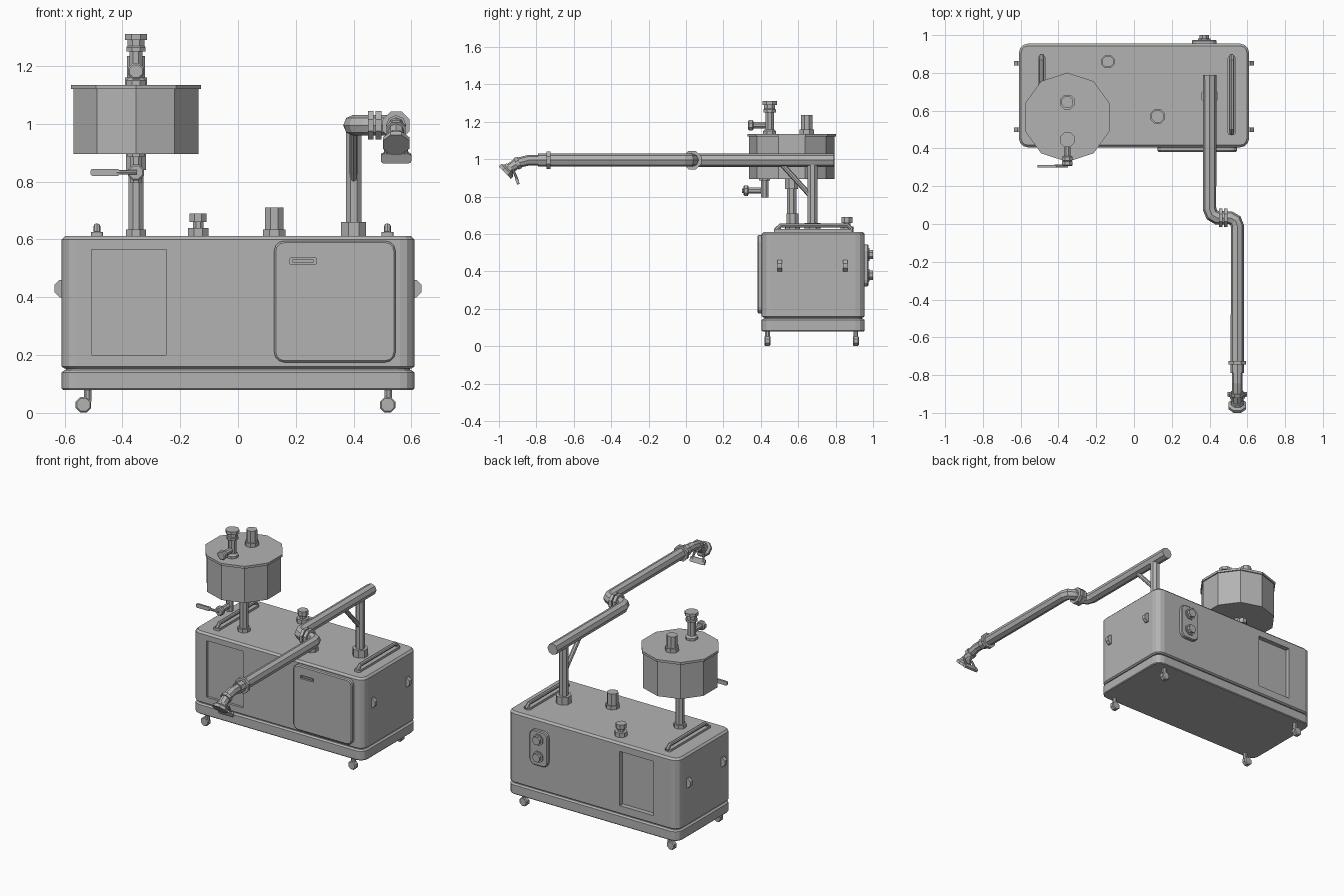
import bpy, bmesh, math
from mathutils import Vector, Matrix

cube = bpy.data.objects.get("Cube")
if cube:
    bpy.data.objects.remove(cube, do_unlink=True)

grey = bpy.data.materials.new("machine_grey")
grey.use_nodes = True
grey.diffuse_color = (0.45, 0.45, 0.45, 1)
grey.node_tree.nodes["Principled BSDF"].inputs["Base Color"].default_value = (0.45, 0.45, 0.45, 1)

X, Y, Z = Vector((1, 0, 0)), Vector((0, 1, 0)), Vector((0, 0, 1))


def add_object(name, data):
    ob = bpy.data.objects.new(name, data)
    bpy.context.collection.objects.link(ob)
    if not data.materials:
        data.materials.append(grey)
    return ob


def loft(name, rings, matrix):
    """Skin a stack of closed rings and cap both ends."""
    bm = bmesh.new()
    loops = [[bm.verts.new(matrix @ Vector(p)) for p in ring] for ring in rings]
    n = len(loops[0])
    for a, b in zip(loops, loops[1:]):
        for i in range(n):
            j = (i + 1) % n
            bm.faces.new((a[i], a[j], b[j], b[i]))
    bm.faces.new(loops[0][::-1])
    bm.faces.new(loops[-1])
    bmesh.ops.recalc_face_normals(bm, faces=bm.faces)
    me = bpy.data.meshes.new(name)
    bm.to_mesh(me)
    bm.free()
    return add_object(name, me)


def turned(name, base, axis, profile, n=8):
    """Faceted turned part: profile is (distance along axis, radius)."""
    m = Matrix.Translation(base) @ Vector(axis).to_track_quat('Z', 'Y').to_matrix().to_4x4()
    off = math.pi / 2 if n == 10 else math.pi / n
    angles = [off + math.tau * i / n for i in range(n)]
    return loft(name, [[(r * math.cos(a), r * math.sin(a), t) for a in angles]
                       for t, r in profile], m)


def slab(name, centre, size, radius, levels, axis='Z', steps=3):
    """Rounded rectangle stack: levels are (distance along axis, inset)."""
    rot = Matrix.Identity(4) if axis == 'Z' else Matrix.Rotation(math.pi / 2, 4, axis)
    rings = []
    for t, inset in levels:
        r = max(radius - inset, 0.001)
        ring = []
        for k, (sx, sy) in enumerate([(1, 1), (-1, 1), (-1, -1), (1, -1)]):
            for s in range(steps + 1):
                a = math.pi / 2 * (k + s / steps)
                ring.append((sx * (size[0] / 2 - inset - r) + r * math.cos(a),
                             sy * (size[1] / 2 - inset - r) + r * math.sin(a), t))
        rings.append(ring)
    return loft(name, rings, Matrix.Translation(centre) @ rot)


def pipe(name, points, radius):
    """Eight-sided tube along a path."""
    cu = bpy.data.curves.new(name, 'CURVE')
    cu.dimensions = '3D'
    cu.bevel_depth, cu.bevel_resolution, cu.use_fill_caps = radius, 2, True
    sp = cu.splines.new('POLY')
    sp.points.add(len(points) - 1)
    for p, co in zip(sp.points, points):
        p.co = (*co, 1)
    sp.use_smooth = False
    tmp = add_object(name + "_path", cu)
    me = bpy.data.meshes.new_from_object(tmp.evaluated_get(bpy.context.evaluated_depsgraph_get()))
    bpy.data.objects.remove(tmp, do_unlink=True)
    me.name = name
    return add_object(name, me)


def cut(target, cutter):
    mod = target.modifiers.new("recess", 'BOOLEAN')
    mod.operation, mod.solver, mod.object = 'DIFFERENCE', 'EXACT', cutter
    me = bpy.data.meshes.new_from_object(
        target.evaluated_get(bpy.context.evaluated_depsgraph_get()))
    target.modifiers.clear()
    target.data = me
    bpy.data.objects.remove(cutter, do_unlink=True)


# Cabinet and plinth
CY = 0.68
slab("plinth", (0, CY, 0), (1.22, 0.55), 0.05,
     [(0.08, 0.004), (0.085, 0), (0.14, 0), (0.148, 0.01)])
slab("plinth_gap", (0, CY, 0), (1.19, 0.52), 0.04, [(0.14, 0), (0.165, 0)])
cabinet = slab("cabinet", (0, CY, 0), (1.22, 0.55), 0.05,
               [(0.153, 0.01), (0.16, 0), (0.6, 0), (0.612, 0.012)])
cut(cabinet, slab("cutter", (-0.377, 0.42, 0.383), (0.26, 0.365), 0.002,
                  [(0, 0), (0.1, 0)], 'X', 1))
cut(cabinet, slab("cutter", (-0.315, 1.0, 0.383), (0.24, 0.35), 0.002,
                  [(0, 0), (0.075, 0)], 'X', 1))

# Front door with a recessed pull
door = slab("front_door", (0.335, 0.41, 0.385), (0.42, 0.42), 0.035,
            [(0, 0), (0.022, 0), (0.028, 0.006)], 'X')
cut(door, slab("cutter", (0.225, 0.395, 0.525), (0.09, 0.022), 0.002,
               [(0, 0), (0.05, 0)], 'X', 1))
slab("door_pull", (0.225, 0.397, 0.525), (0.075, 0.01), 0.002, [(0, 0), (0.01, 0)], 'X', 1)

# Rear socket panel with two knobs
slab("socket_panel", (0.372, 0.975, 0.432), (0.13, 0.225), 0.035, [(0, 0.005), (0.005, 0), (0.03, 0)], 'X')
for i, z in enumerate((0.49, 0.38)):
    turned(f"socket_knob_{i}", (0.372, 0.97, z), Y, [(0, 0.037), (0.012, 0.037), (0.012, 0.027), (0.03, 0.027)])

# Casters, side latches and top grab rails
for sx in (-1, 1):
    side = "left" if sx > 0 else "right"
    for y, end in ((0.435, "front"), (0.908, "rear")):
        cx = 0.518 if sx > 0 else -0.535
        turned(f"{end}_{side}_wheel", (cx, y - 0.016, 0.028), Y,
               [(0, 0.024), (0.005, 0.029), (0.027, 0.029), (0.032, 0.024)])
        turned(f"{end}_{side}_caster_stem", (sx * 0.52, y, 0.04), Z, [(0, 0.014), (0.045, 0.014)])
    for y, end in ((0.5, "front"), (0.852, "rear")):
        turned(f"{end}_{side}_latch", (sx * 0.605, y - 0.012, 0.43), Y, [(0, 0.033), (0.024, 0.033)])
    x = 0.517 if sx > 0 else -0.488
    slab(f"{side}_rail_plate", (x, 0.68, 0), (0.042, 0.42), 0.012, [(0.605, 0), (0.626, 0)])
    pipe(f"{side}_grab_rail", [(x, 0.48, 0.62), (x, 0.505, 0.645), (x, 0.865, 0.645), (x, 0.89, 0.62)], 0.012)

# Ports on the cabinet top
turned("rear_port", (-0.138, 0.86, 0.605), Z,
       [(0, 0.038), (0.035, 0.038), (0.035, 0.02), (0.055, 0.02), (0.055, 0.032), (0.085, 0.032)])
turned("middle_port", (0.125, 0.57, 0.605), Z, [(0, 0.042), (0.03, 0.042), (0.03, 0.035), (0.105, 0.035)])

# Tank, lid and stand
TX, TY = -0.353, 0.565
turned("tank", (TX, TY, 0), Z, [(0.895, 0.228), (1.12, 0.228)], 10)
turned("tank_lid", (TX, TY, 0), Z, [(1.12, 0.236), (1.135, 0.236)], 10)
turned("tank_stand", (TX, TY, 0), Z,
       [(0.605, 0.038), (0.635, 0.038), (0.635, 0.028), (0.84, 0.028), (0.84, 0.038), (0.9, 0.038)])

# Lid fittings
turned("lid_cap", (TX, 0.645, 1.13), Z, [(0, 0.042), (0.03, 0.042), (0.03, 0.033), (0.105, 0.033)])
turned("lid_inlet", (TX, 0.447, 1.13), Z,
       [(0, 0.037), (0.02, 0.037), (0.03, 0.025), (0.12, 0.025), (0.12, 0.036),
        (0.135, 0.036), (0.14, 0.032), (0.16, 0.032), (0.16, 0.042), (0.18, 0.042)])


def valve(name, y, z):
    turned(name, (TX, y, z), -Y, [(0, 0.018), (0.065, 0.018), (0.065, 0.024), (0.07, 0.03), (0.088, 0.03), (0.093, 0.024)])


valve("inlet_valve", 0.425, 1.182)

# Drain with lever valve
turned("drain_pipe", (TX, 0.42, 0.9), -Z, [(0, 0.032), (0.015, 0.032), (0.015, 0.022), (0.105, 0.022)])
valve("drain_valve", 0.4, 0.832)
slab("drain_lever", (-0.46, 0.312, 0.832), (0.1, 0.025), 0.008, [(0, 0), (0.012, 0)], 'X')
pipe("lever_shank", [(-0.42, 0.306, 0.832), (-0.35, 0.306, 0.832)], 0.008)

# Arm post and brace
AX, AZ = 0.4, 0.995
turned("arm_post", (AX, 0.677, 0), Z, [(0.605, 0.047), (0.66, 0.047), (0.66, 0.029), (0.97, 0.029)])
pipe("arm_brace", [(AX, 0.67, 0.8), (AX, 0.51, 0.975)], 0.014)

# Jointed arm
BX = 0.547
pipe("rear_arm", [(AX, 0.79, AZ), (AX, 0.08, AZ), (AX + 0.013, 0.048, AZ),
                  (AX + 0.04, 0.033, AZ), (0.47, 0.033, AZ)], 0.036)
for i, x in enumerate((0.449, 0.476)):
    turned(f"arm_joint_flange_{i}", (x, 0.033, AZ), X, [(0, 0.053), (0.02, 0.053)])
pipe("front_arm", [(0.46, 0.033, AZ), (0.51, 0.033, AZ), (0.537, 0.018, AZ),
                   (BX, -0.01, AZ), (BX, -0.79, AZ)], 0.035)
turned("arm_collar", (BX, -0.725, AZ), -Y, [(0, 0.051), (0.02, 0.051)])

# Nozzle with hand grip
pipe("nozzle_pipe", [(BX, -0.78, AZ), (BX, -0.84, AZ), (BX, -0.9, 0.98), (BX, -0.95, 0.945)], 0.028)
aim = Vector((0, -0.72, -0.69))
turned("nozzle_flange", (BX, -0.938, 0.957), aim,
       [(0, 0.032), (0.015, 0.036), (0.025, 0.05), (0.042, 0.05), (0.042, 0.038)])
turned("nozzle_band", (BX, -0.89, 0.983), Vector((0, -0.9, -0.4)), [(0, 0.036), (0.02, 0.036)])
for sx in (-1, 1):
    pipe(f"grip_strut_{sx}", [(BX + sx * 0.03, -0.925, 0.945), (BX + sx * 0.038, -0.9, 0.885)], 0.007)
grip = slab("hand_grip", (0, 0, 0), (0.105, 0.034), 0.008, [(-0.007, 0), (0.007, 0)], 'X')
grip.matrix_world = Matrix.Translation((BX, -0.902, 0.882)) @ Matrix.Rotation(0.4, 4, 'X')
